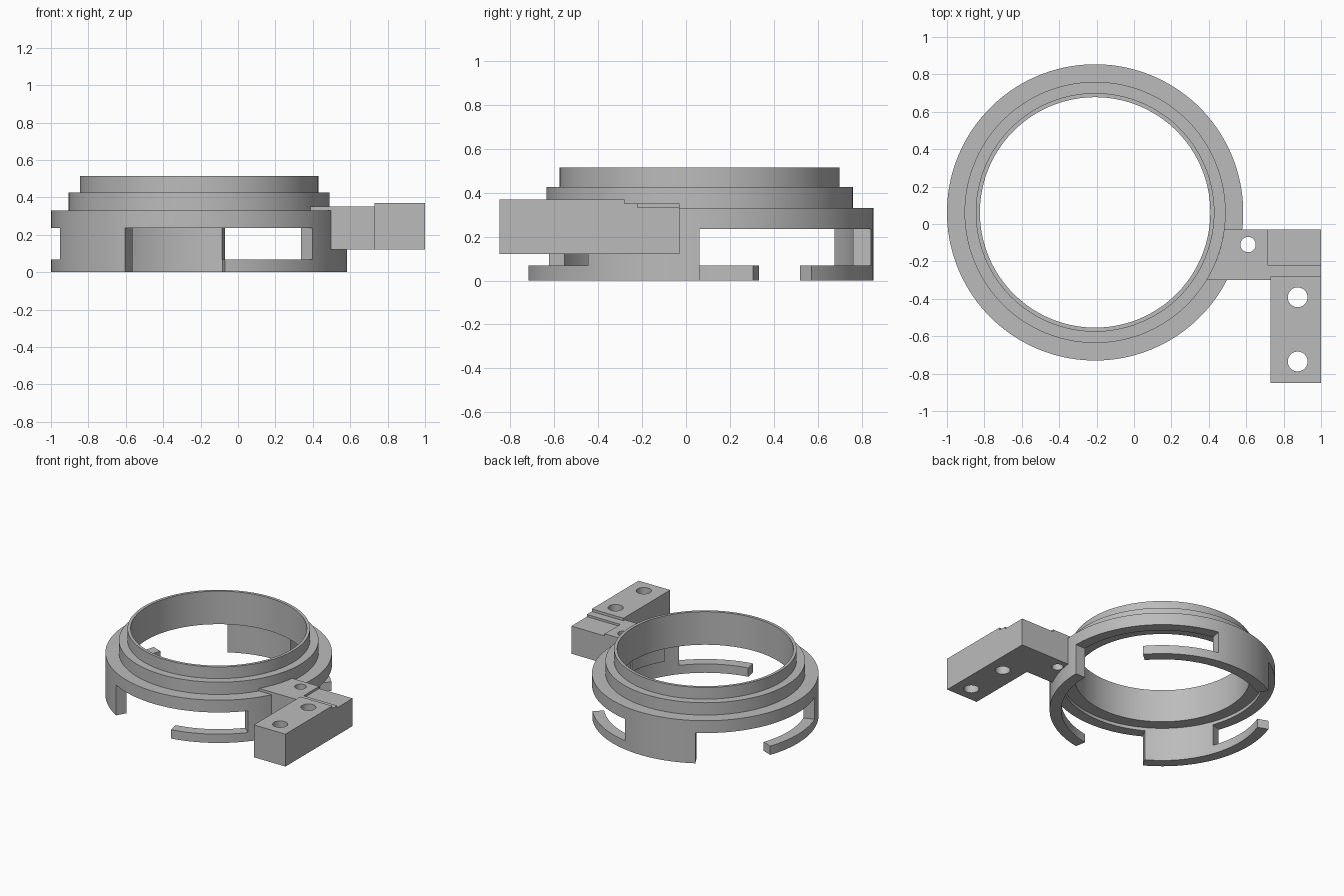
import bpy
import bmesh
from math import sin, cos, radians, asin, degrees

default_cube = bpy.data.objects.get("Cube")
if default_cube:
    bpy.data.objects.remove(default_cube, do_unlink=True)

CX, CY = -0.208, 0.062          # ring axis
R_SKIRT, R_TIER, R_RIM, R_BORE, R_INNER = 0.792, 0.698, 0.638, 0.616, 0.71
Z_WINDOW, Z_ARM = 0.235, 0.068

grey = bpy.data.materials.new("plain_grey")
grey.use_nodes = True
grey.diffuse_color = (0.5, 0.5, 0.5, 1)
grey.node_tree.nodes["Principled BSDF"].inputs["Base Color"].default_value = grey.diffuse_color


def make_object(name, bm):
    bmesh.ops.recalc_face_normals(bm, faces=bm.faces)
    mesh = bpy.data.meshes.new(name)
    bm.to_mesh(mesh)
    bm.free()
    mesh.materials.append(grey)
    obj = bpy.data.objects.new(name, mesh)
    bpy.context.collection.objects.link(obj)
    return obj


def polar(radius, angle):
    return CX + radius * cos(radians(angle)), CY + radius * sin(radians(angle))


def arc(radius, start, end, steps=16):
    return [polar(radius, start + (end - start) * i / steps) for i in range(steps + 1)]


def prism(name, outline, z0, z1):
    """Upright solid from a plan outline."""
    bm = bmesh.new()
    base = bm.faces.new([bm.verts.new((x, y, z0)) for x, y in outline])
    top = bmesh.ops.extrude_face_region(bm, geom=[base])["geom"]
    bmesh.ops.translate(bm, vec=(0, 0, z1 - z0),
                        verts=[v for v in top if isinstance(v, bmesh.types.BMVert)])
    return make_object(name, bm)


def box(name, x0, x1, y0, y1, z0, z1):
    return prism(name, [(x0, y0), (x1, y0), (x1, y1), (x0, y1)], z0, z1)


def lathe(name, profile, steps=144):
    """Closed ring solid from a radius and height profile."""
    bm = bmesh.new()
    loops = [[bm.verts.new((*polar(r, 360 * i / steps), z)) for r, z in profile]
             for i in range(steps)]
    n = len(profile)
    for i in range(steps):
        a, b = loops[i], loops[(i + 1) % steps]
        for j in range(n):
            k = (j + 1) % n
            bm.faces.new((a[j], b[j], b[k], a[k]))
    return make_object(name, bm)


def cut(obj, cutter):
    cutter.hide_render = True
    mod = obj.modifiers.new("cut", "BOOLEAN")
    mod.operation = "DIFFERENCE"
    mod.solver = "EXACT"
    mod.object = cutter
    bpy.context.view_layer.objects.active = obj
    bpy.ops.object.modifier_apply(modifier=mod.name)
    bpy.data.objects.remove(cutter, do_unlink=True)


def drill(obj, x, y, radius):
    outline = [(x + radius * cos(radians(a)), y + radius * sin(radians(a)))
               for a in range(0, 360, 10)]
    cut(obj, prism("drill_cutter", outline, 0, 0.6))


# Stepped adapter ring with a skirt below
ring = lathe("adapter_ring", [
    (R_SKIRT, 0), (R_SKIRT, 0.33), (R_TIER, 0.33), (R_TIER, 0.425),
    (R_RIM, 0.425), (R_RIM, 0.515), (R_BORE, 0.515), (R_BORE, 0.26),
    (R_INNER, 0.26), (R_INNER, 0)])

# Three open gaps, each leading to a window above a spring arm
for start in (0, 120, 240):
    for first, last, bottom in ((0, 40, -0.1), (35, 80, Z_ARM)):
        sector = arc(0.66, start + first, start + last) + arc(0.85, start + last, start + first)
        cut(ring, prism("sector_cutter", sector, bottom, Z_WINDOW))

# Bracket plate hugging the ring
low, high = (degrees(asin((y - CY) / R_TIER)) for y in (-0.30, -0.03))
plate = prism("bracket_plate",
              arc(R_TIER, high, low) + [(0.73, -0.30), (0.73, -0.28), (1, -0.28), (1, -0.03)],
              0.12, 0.35)
cut(plate, box("step_cutter", 0.715, 1.1, -0.22, 0.1, 0.333, 0.6))
drill(plate, 0.61, -0.11, 0.041)

# Mounting block with two through holes
block = box("mounting_block", 0.73, 1, -0.85, -0.28, 0.12, 0.37)
for y in (-0.392, -0.735):
    drill(block, 0.875, y, 0.053)

# Smooth curved walls, crisp edges
bpy.ops.object.select_all(action="DESELECT")
for obj in (ring, plate, block):
    obj.select_set(True)
bpy.context.view_layer.objects.active = ring
bpy.ops.object.shade_smooth_by_angle(angle=radians(30))
